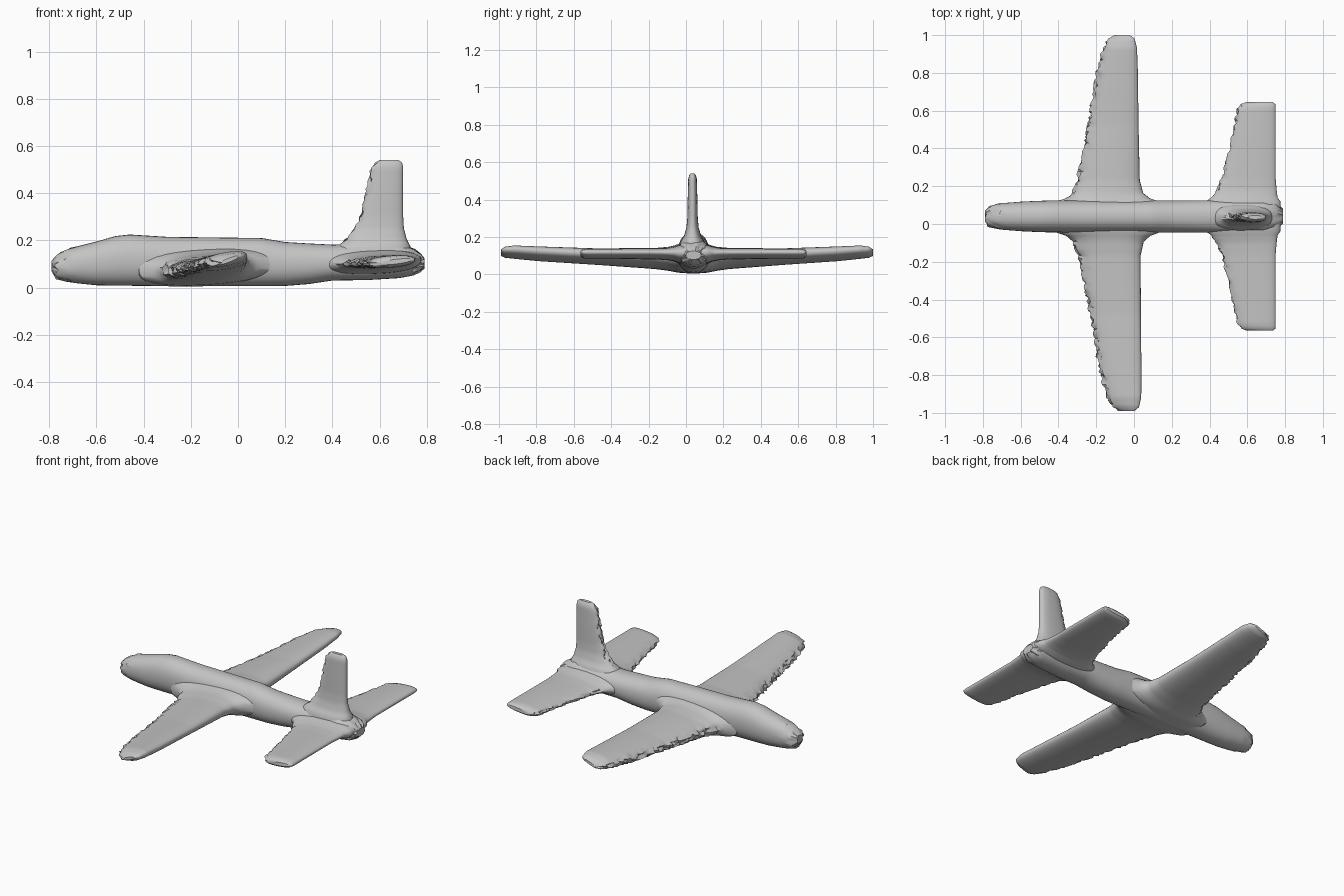
import bpy, bmesh, math, random

if "Cube" in bpy.data.objects:
    bpy.data.objects.remove(bpy.data.objects["Cube"])

random.seed(4)
CY = 0.04          # fuselage axis in y
SIDES = 32

grey = bpy.data.materials.new("plain grey")
grey.diffuse_color = (0.55, 0.55, 0.55, 1)
grey.use_nodes = True
grey.node_tree.nodes["Principled BSDF"].inputs["Base Color"].default_value = grey.diffuse_color


def resample(keys, step):
    """Densify a table of sections by linear interpolation."""
    out = []
    for a, b in zip(keys, keys[1:]):
        n = max(1, round(abs(b[0] - a[0]) / step))
        out += [[p + (q - p) * i / n for p, q in zip(a, b)] for i in range(n)]
    return out + [list(keys[-1])]


def superellipse(power):
    """Unit outline points, power below 1 gives a boxier shape."""
    pts = []
    for i in range(SIDES):
        a = 2 * math.pi * i / SIDES
        c, s = math.cos(a), math.sin(a)
        pts.append((math.copysign(abs(c) ** power, c), math.copysign(abs(s) ** power, s)))
    return pts


def loft(name, rings):
    """Skin a list of closed rings and cap both ends."""
    bm = bmesh.new()
    loops = [[bm.verts.new(p) for p in ring] for ring in rings]
    for a, b in zip(loops, loops[1:]):
        for i in range(SIDES):
            j = (i + 1) % SIDES
            bm.faces.new((a[i], a[j], b[j], b[i]))
    bm.faces.new(loops[0])
    bm.faces.new(loops[-1])
    bmesh.ops.recalc_face_normals(bm, faces=bm.faces)
    me = bpy.data.meshes.new(name)
    bm.to_mesh(me)
    bm.free()
    me.materials.append(grey)
    ob = bpy.data.objects.new(name, me)
    bpy.context.collection.objects.link(ob)
    bpy.ops.object.select_all(action='DESELECT')
    ob.select_set(True)
    bpy.context.view_layer.objects.active = ob
    bpy.ops.object.shade_smooth_by_angle(angle=math.radians(40))
    return ob


def ragged(c, amount):
    """Random notch that only affects the leading edge (c near -1)."""
    return random.uniform(-amount, amount) * max(0, -c - 0.7) / 0.3


# Fuselage: x, bottom, top, half width
body = [(-0.79, 0.07, 0.115, 0.03), (-0.765, 0.035, 0.14, 0.055), (-0.7, 0.02, 0.17, 0.07),
        (-0.6, 0.01, 0.195, 0.078), (-0.52, 0.008, 0.218, 0.082), (-0.46, 0.008, 0.225, 0.084),
        (-0.3, 0.006, 0.215, 0.085), (0.1, 0.006, 0.21, 0.085), (0.2, 0.007, 0.193, 0.085),
        (0.3, 0.015, 0.187, 0.085), (0.4, 0.03, 0.182, 0.085), (0.55, 0.032, 0.185, 0.085),
        (0.68, 0.04, 0.19, 0.083), (0.74, 0.05, 0.165, 0.075), (0.79, 0.08, 0.125, 0.04)]
rings = []
for x, lo, hi, w in resample(body, 0.025):
    rough = 0.012 if x < -0.68 or x > 0.73 else 0
    rings.append([(max(-0.79, min(0.79, x + random.uniform(-rough, rough))),
                   CY + w * c, (lo + hi) / 2 + (hi - lo) / 2 * s)
                  for c, s in superellipse(0.9)])
loft("fuselage", rings)


def surface(name, keys, side, stretch, skew, tilt, rough):
    """Half wing: keys are span, leading edge, trailing edge, bottom, top."""
    rings = []
    for d, le, te, lo, hi in resample(keys, 0.016):
        shift = skew * side * d
        rings.append([((le + te) / 2 + (te - le) / 2 * c + shift + ragged(c, rough if d > 0.1 else 0),
                       CY + side * d * stretch,
                       (lo + hi) / 2 + (hi - lo) / 2 * s + tilt * c)
                      for c, s in superellipse(0.85)])
    loft(name, rings)


wing = [(0, -0.46, 0.18, 0.006, 0.17), (0.08, -0.42, 0.14, 0.012, 0.16),
        (0.1, -0.36, 0.085, 0.016, 0.152), (0.13, -0.325, 0.05, 0.022, 0.145),
        (0.2, -0.295, 0.033, 0.032, 0.138), (0.5, -0.235, 0.03, 0.055, 0.135),
        (0.8, -0.185, 0.03, 0.075, 0.145), (0.93, -0.15, 0.027, 0.088, 0.15),
        (0.98, -0.12, 0.015, 0.095, 0.142), (1.0, -0.09, -0.01, 0.108, 0.125)]
tail = [(0, 0.36, 0.78, 0.05, 0.165), (0.08, 0.38, 0.775, 0.06, 0.155),
        (0.1, 0.41, 0.76, 0.07, 0.148), (0.14, 0.44, 0.755, 0.078, 0.14),
        (0.2, 0.465, 0.75, 0.082, 0.137), (0.4, 0.515, 0.75, 0.084, 0.136),
        (0.57, 0.55, 0.75, 0.085, 0.135), (0.595, 0.57, 0.748, 0.09, 0.13),
        (0.605, 0.60, 0.735, 0.1, 0.12)]
for side, label, stretch in ((1, "left", 0.96), (-1, "right", 1.03)):
    surface(label + "_wing", wing, side, stretch, -0.012, 0.015, 0.014)
    surface(label + "_tailplane", tail, side, 1, 0, 0.008, 0.009)

# Tail fin: z, leading edge, trailing edge, half thickness
fin = [(0.12, 0.40, 0.74, 0.075), (0.175, 0.42, 0.73, 0.065), (0.205, 0.46, 0.715, 0.046),
       (0.25, 0.5, 0.703, 0.033), (0.3, 0.52, 0.7, 0.028), (0.4, 0.545, 0.7, 0.026),
       (0.51, 0.57, 0.7, 0.023), (0.53, 0.585, 0.695, 0.018), (0.54, 0.605, 0.68, 0.01)]
rings = []
for z, le, te, w in resample(fin, 0.016):
    rings.append([((le + te) / 2 + (te - le) / 2 * c + ragged(c, 0.011 if z > 0.2 else 0),
                   CY - 0.005 + w * s, z) for c, s in superellipse(0.8)])
loft("tail_fin", rings)
